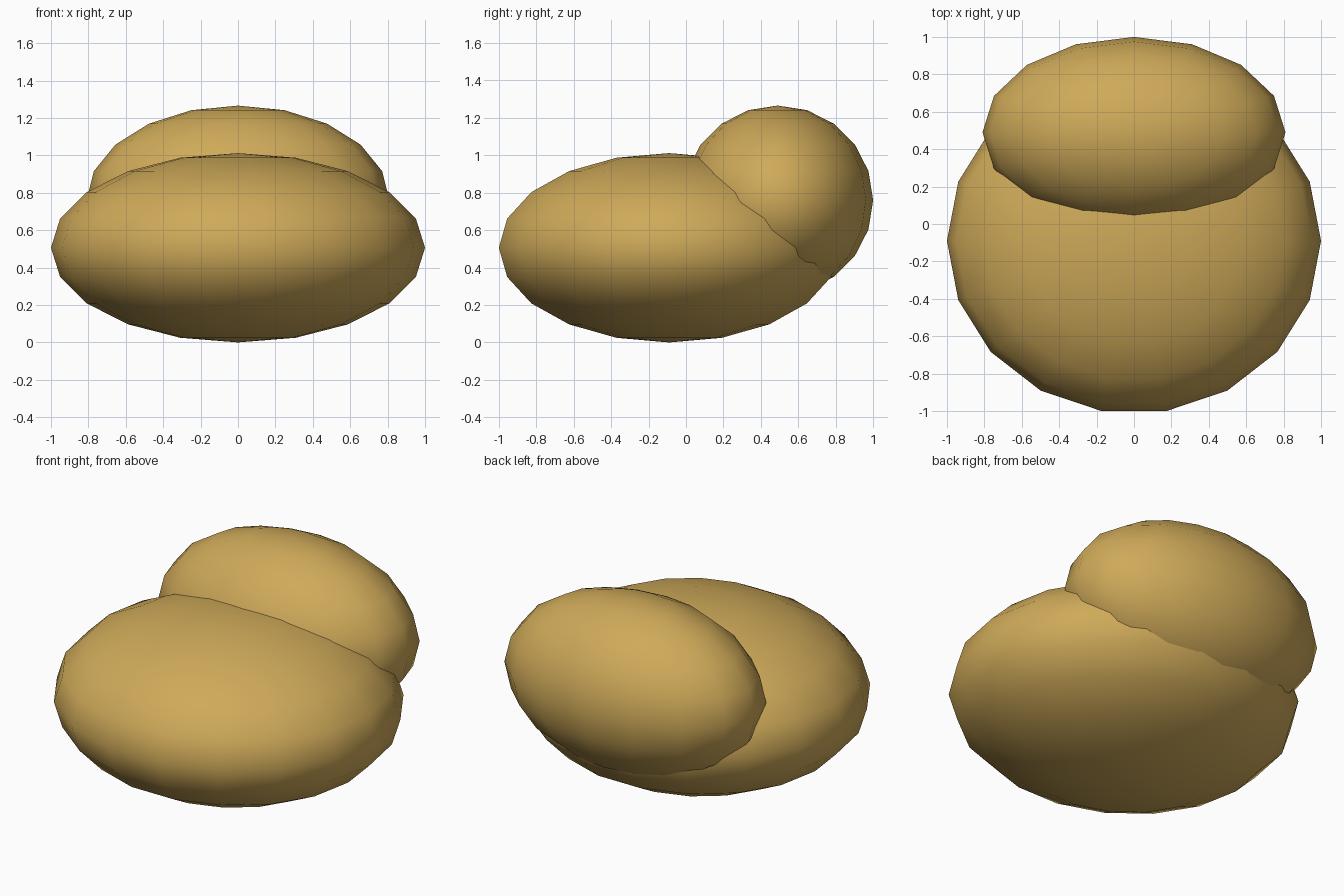
import bpy
import math

if "Cube" in bpy.data.objects:
    bpy.data.objects.remove(bpy.data.objects["Cube"])

mat = bpy.data.materials.new("tan_fabric")
mat.diffuse_color = (0.62, 0.40, 0.10, 1.0)
mat.use_nodes = True
mat.node_tree.nodes["Principled BSDF"].inputs["Base Color"].default_value = mat.diffuse_color


def cushion(name, segments, center, radii):
    """Squashed sphere with a vertex on the x axis and poles on z."""
    bpy.ops.mesh.primitive_uv_sphere_add(segments=segments, ring_count=10, radius=1)
    ob = bpy.context.object
    ob.name = name
    # Turn so a vertex column lies on +x, then squash
    col = min(ob.data.vertices, key=lambda v: (round(abs(v.co.z), 4), -round(v.co.x, 4)))
    ob.rotation_euler.z = -math.atan2(col.co.y, col.co.x)
    bpy.ops.object.transform_apply(location=False, rotation=True, scale=False)
    ob.scale = radii
    bpy.ops.object.transform_apply(location=False, rotation=False, scale=True)
    ob.location = center
    bpy.ops.object.shade_smooth()
    ob.data.materials.append(mat)
    return ob


# Wide seat cushion
cushion("seat", 18, (0, -0.09, 0.506), (1.0, 0.924, 0.506))
# Backrest cushion sunk into the rear of the seat
cushion("backrest", 16, (0, 0.49, 0.76), (0.81, 0.51, 0.506))
